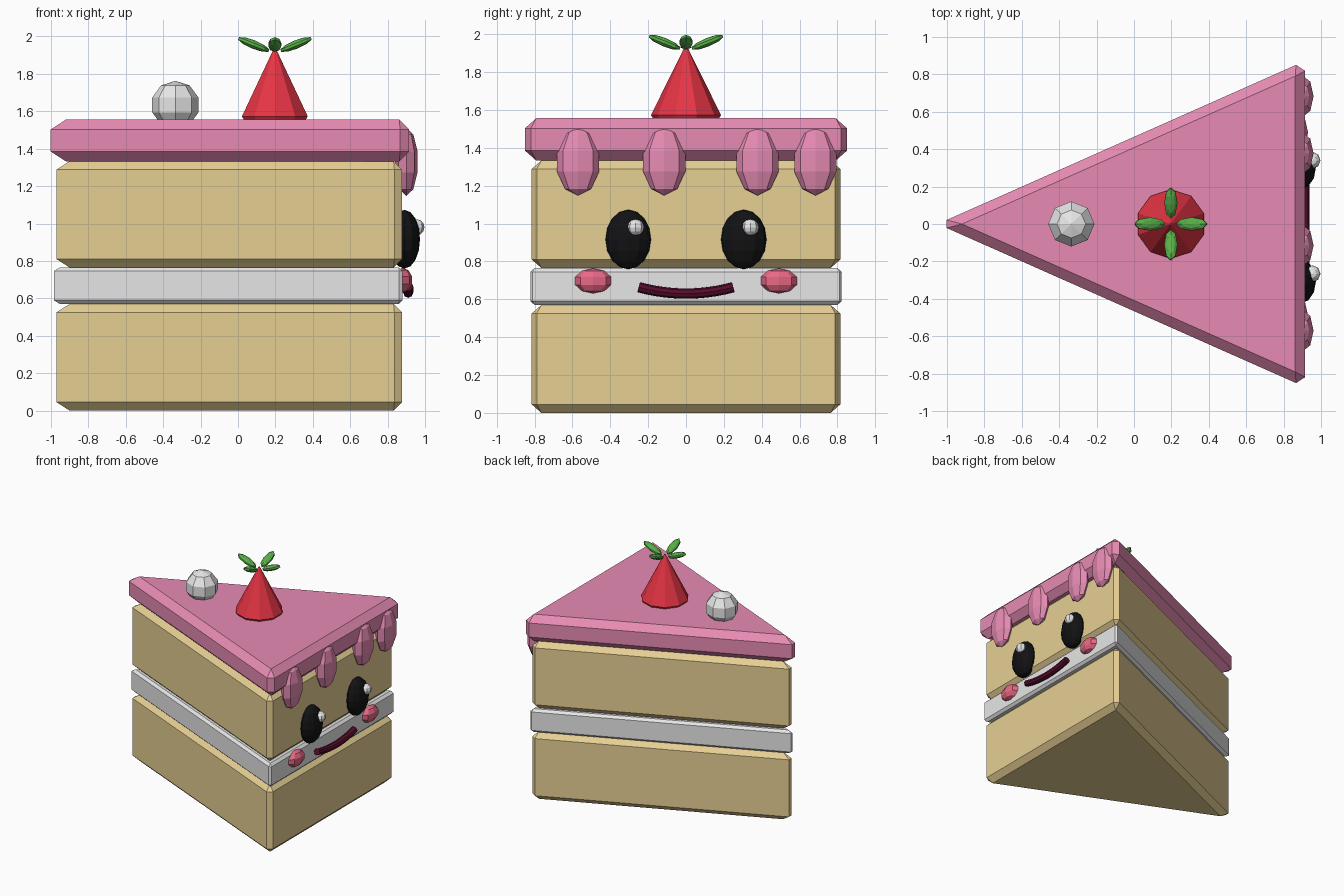
import bpy, bmesh, math
from mathutils import Matrix, Vector

if "Cube" in bpy.data.objects:
    bpy.data.objects.remove(bpy.data.objects["Cube"])


def material(name, r, g, b):
    lin = [((c / 255 + 0.055) / 1.055) ** 2.4 if c > 10 else c / 255 / 12.92 for c in (r, g, b)]
    m = bpy.data.materials.new(name)
    m.diffuse_color = (*lin, 1)
    m.use_nodes = True
    m.node_tree.nodes["Principled BSDF"].inputs["Base Color"].default_value = m.diffuse_color
    return m


SPONGE = material("sponge", 238, 214, 152)
WHITE = material("cream_white", 245, 245, 245)
PINK = material("pink_icing", 240, 145, 187)
RED = material("berry_red", 230, 52, 68)
GREEN = material("leaf_green", 88, 175, 72)
BLACK = material("eye_black", 18, 18, 20)
BLUSH = material("cheek_pink", 240, 108, 138)
MAROON = material("mouth_maroon", 88, 12, 44)


def add(name, bm, mat):
    bmesh.ops.recalc_face_normals(bm, faces=bm.faces)
    me = bpy.data.meshes.new(name)
    bm.to_mesh(me)
    bm.free()
    me.materials.append(mat)
    ob = bpy.data.objects.new(name, me)
    bpy.context.collection.objects.link(ob)
    return ob


def wedge(name, tip, back, half, z0, z1, bevel, mat):
    """Triangular slab with chamfered edges."""
    bm = bmesh.new()
    base = bm.faces.new([bm.verts.new(p) for p in
                         ((tip, 0, z0), (back, -half, z0), (back, half, z0))])
    top = bmesh.ops.extrude_face_region(bm, geom=[base])["geom"]
    bmesh.ops.translate(bm, vec=(0, 0, z1 - z0),
                        verts=[v for v in top if isinstance(v, bmesh.types.BMVert)])
    ob = add(name, bm, mat)
    mod = ob.modifiers.new("chamfer", 'BEVEL')
    mod.width, mod.segments, mod.limit_method = bevel, 1, 'NONE'


def ball(name, loc, radii, mat, seg=8, rings=5, rot=Matrix()):
    """Low-poly ellipsoid."""
    bm = bmesh.new()
    m = Matrix.Translation(loc) @ rot @ Matrix.Diagonal((*radii, 1))
    bmesh.ops.create_uvsphere(bm, u_segments=seg, v_segments=rings, radius=1, matrix=m)
    return add(name, bm, mat)


# Cake layers
wedge("lower_sponge", -1.012, 0.877, 0.833, 0.0, 0.57, 0.045, SPONGE)
wedge("cream_filling", -1.003, 0.88, 0.83, 0.57, 0.765, 0.02, WHITE)
wedge("upper_sponge", -1.012, 0.877, 0.833, 0.765, 1.333, 0.045, SPONGE)
wedge("icing", -1.05, 0.915, 0.872, 1.332, 1.556, 0.053, PINK)

# Icing drips on the wide end
for i, y in enumerate((-0.57, -0.115, 0.378, 0.683)):
    ball(f"icing_drip_{i + 1}", (0.9, y, 1.33), (0.063, 0.117, 0.182), PINK)

# Face: eyes, highlights, cheeks
for side, s in (("left", -1), ("right", 1)):
    ball(f"{side}_eye", (0.89, s * 0.305, 0.916), (0.083, 0.12, 0.157), BLACK, 12, 8)
    ball(f"{side}_eye_highlight", (0.955, s * 0.303 + 0.037, 0.98), (0.042, 0.045, 0.043), WHITE, 8, 6)
    ball(f"{side}_cheek", (0.88, s * 0.49, 0.697), (0.053, 0.1, 0.066), BLUSH, 8, 5)

# Smile: tube swept along a shallow arc
bm = bmesh.new()
N, SIDES, R = 12, 8, 0.027
rows = []
for i in range(N + 1):
    t = 2 * i / N - 1
    y, z = 0.25 * t, 0.63 + 0.034 * t * t
    normal = Vector((0, -0.068 * t, 0.25)).normalized()
    rows.append([bm.verts.new(Vector((0.91, y, z)) + R * (math.cos(a) * normal + math.sin(a) * Vector((1, 0, 0))))
                 for a in (2 * math.pi * k / SIDES for k in range(SIDES))])
for a, b in zip(rows, rows[1:]):
    for k in range(SIDES):
        n = (k + 1) % SIDES
        bm.faces.new((a[k], a[n], b[n], b[k]))
bm.faces.new(rows[0])
bm.faces.new(rows[-1])
add("mouth", bm, MAROON)

# Cream ball on top
ball("cream_ball", (-0.335, 0, 1.634), (0.13, 0.127, 0.129), WHITE)

# Strawberry cone with a small lower rim
bm = bmesh.new()
for r1, r2, z0, z1 in ((0.185, 0.006, 1.573, 1.935), (0.168, 0.185, 1.545, 1.573)):
    bmesh.ops.create_cone(bm, cap_ends=False, segments=10, radius1=r1, radius2=r2, depth=z1 - z0,
                          matrix=Matrix.Translation((0.197, 0, (z0 + z1) / 2)))
bmesh.ops.remove_doubles(bm, verts=bm.verts, dist=0.0005)
bmesh.ops.holes_fill(bm, edges=bm.edges, sides=0)
add("strawberry", bm, RED)

# Strawberry leaves
for i in range(4):
    a = i * math.pi / 2
    rot = Matrix.Rotation(a, 4, 'Z') @ Matrix.Rotation(math.radians(-22), 4, 'Y')
    ball(f"leaf_{i + 1}", (0.197 + 0.113 * math.cos(a), 0.113 * math.sin(a), 1.957),
         (0.092, 0.037, 0.023), GREEN, 8, 5, rot)
